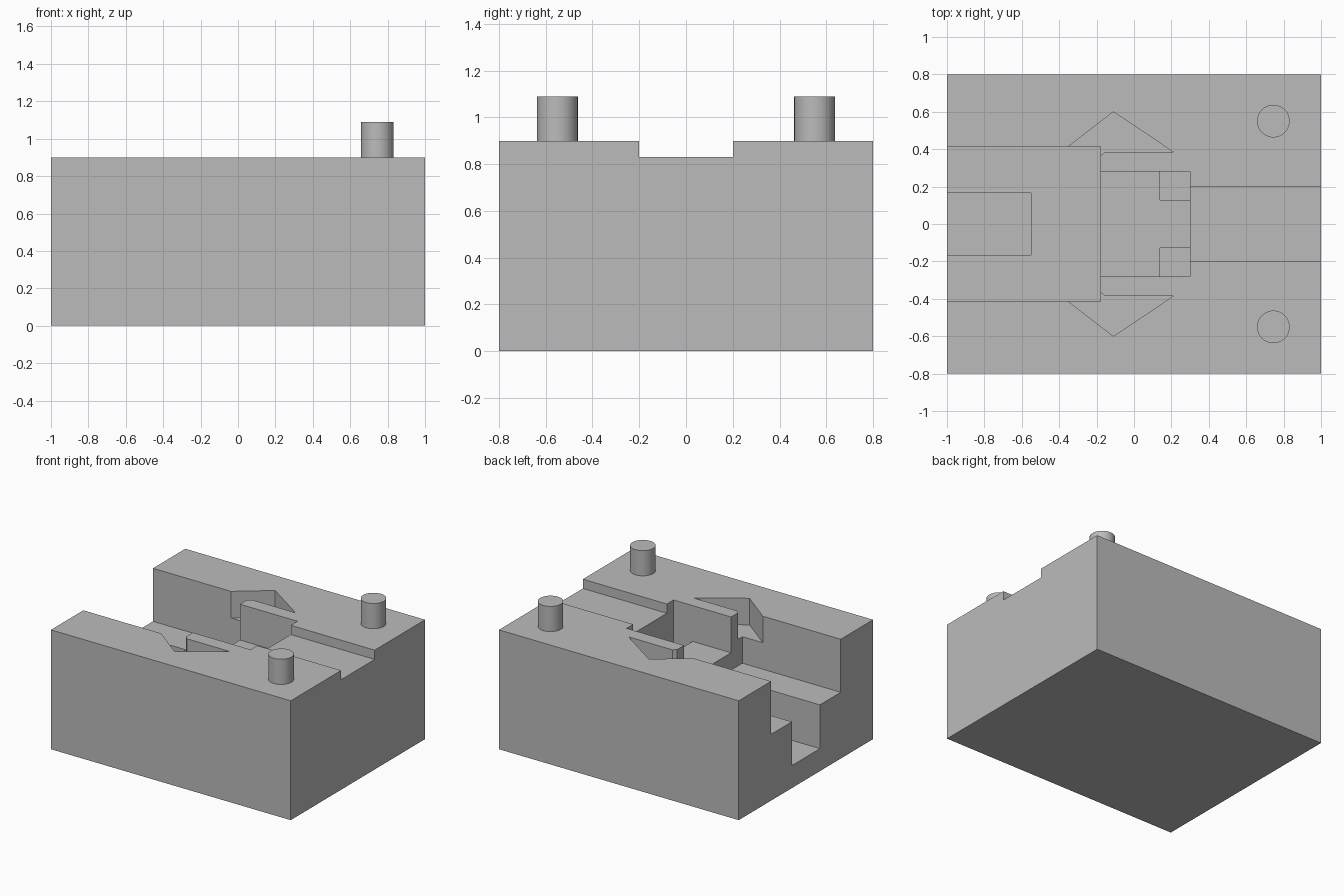
import bpy
import bmesh

default = bpy.data.objects.get("Cube")
if default:
    bpy.data.objects.remove(default, do_unlink=True)

grey = bpy.data.materials.new("plain grey")
grey.use_nodes = True
colour = (0.5, 0.5, 0.5, 1)
grey.diffuse_color = colour
grey.node_tree.nodes["Principled BSDF"].inputs["Base Color"].default_value = colour


def prism(name, outline, z0, z1):
    """Extrude a flat outline from z0 up to z1."""
    bm = bmesh.new()
    base = bm.faces.new([bm.verts.new((x, y, z0)) for x, y in outline])
    top = bmesh.ops.extrude_face_region(bm, geom=[base])["geom"]
    verts = [v for v in top if isinstance(v, bmesh.types.BMVert)]
    bmesh.ops.translate(bm, verts=verts, vec=(0, 0, z1 - z0))
    bmesh.ops.recalc_face_normals(bm, faces=bm.faces)
    mesh = bpy.data.meshes.new(name)
    bm.to_mesh(mesh)
    bm.free()
    mesh.materials.append(grey)
    obj = bpy.data.objects.new(name, mesh)
    bpy.context.collection.objects.link(obj)
    return obj


def box(name, x0, x1, y0, y1, z0, z1):
    return prism(name, [(x0, y0), (x1, y0), (x1, y1), (x0, y1)], z0, z1)


TOP, ABOVE = 0.9, 1.2
body = box("body_block", -1, 1, -0.8, 0.8, 0, TOP)

# Stepped recesses along the middle
cutters = [
    box("wide_slot_cutter", -1.2, -0.18, -0.415, 0.415, 0.5, ABOVE),
    box("deep_slot_cutter", -1.2, -0.55, -0.167, 0.167, 0.17, ABOVE),
    box("middle_pocket_cutter", -0.4, 0.3, -0.28, 0.28, 0.63, ABOVE),
    box("shallow_channel_cutter", 0.2, 1.2, -0.2, 0.2, 0.83, ABOVE),
]

# Mirrored barb recesses and corner wells
barb = [(-0.35, 0.415), (-0.11, 0.6), (0.21, 0.385), (-0.155, 0.385),
        (-0.18, 0.365), (-0.25, 0.365), (-0.35, 0.365)]
for side, s in (("left", 1), ("right", -1)):
    cutters.append(prism(side + "_barb_cutter", [(x, y * s) for x, y in barb], 0.7, ABOVE))
    y0, y1 = sorted((0.127 * s, 0.28 * s))
    cutters.append(box(side + "_well_cutter", 0.14, 0.3, y0, y1, 0.5, ABOVE))

bpy.context.view_layer.objects.active = body
for cutter in cutters:
    mod = body.modifiers.new("cut", "BOOLEAN")
    mod.operation = "DIFFERENCE"
    mod.solver = "EXACT"
    mod.object = cutter
    bpy.ops.object.modifier_apply(modifier=mod.name)
    bpy.data.objects.remove(cutter, do_unlink=True)

# Locating pegs
for side, y in (("back", 0.55), ("front", -0.55)):
    bpy.ops.mesh.primitive_cylinder_add(vertices=48, radius=0.087, depth=0.21,
                                        location=(0.745, y, 0.985))
    peg = bpy.context.object
    peg.name = side + "_peg"
    peg.data.materials.append(grey)
    bpy.ops.object.shade_smooth_by_angle()
